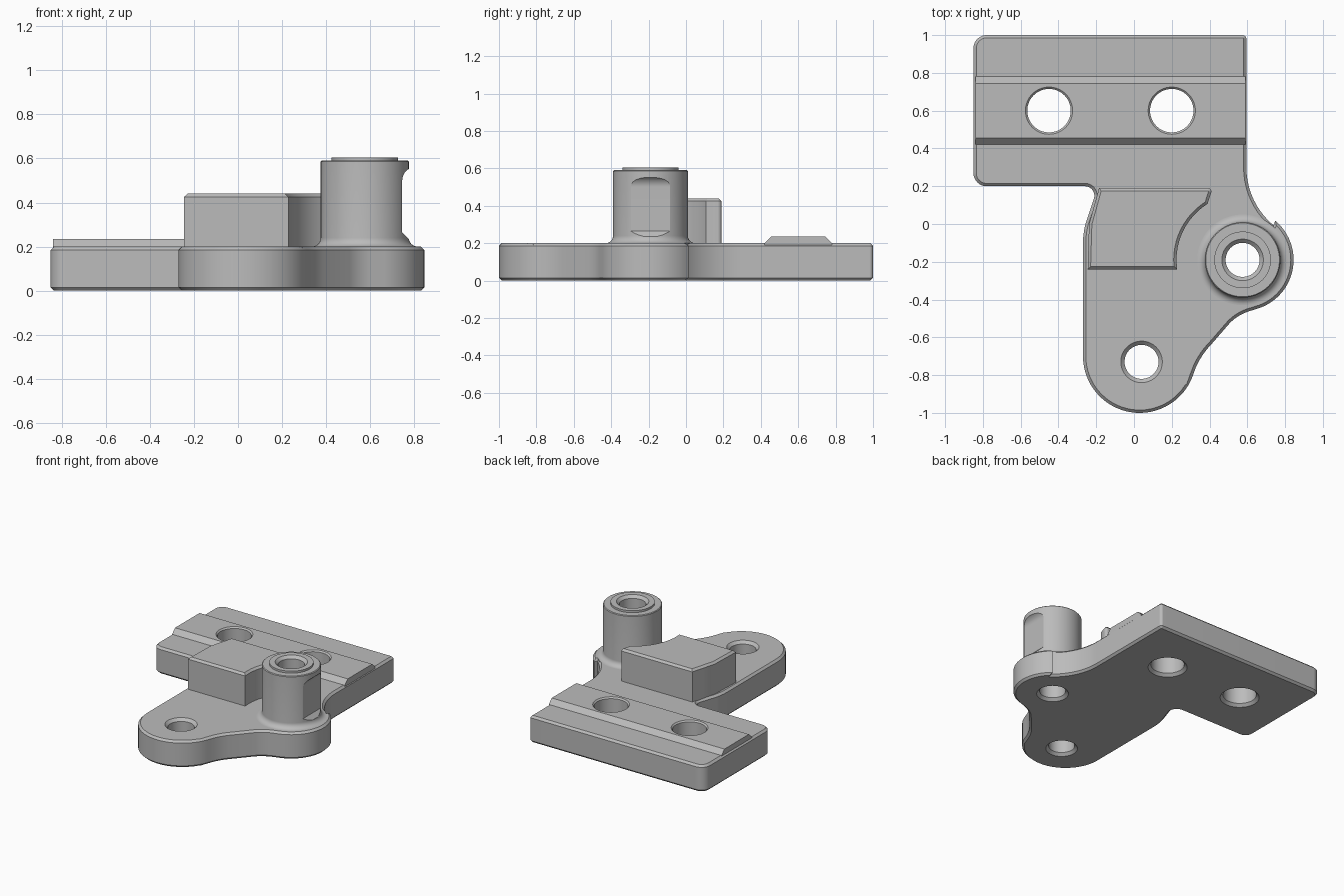
import bpy, bmesh
from math import radians, cos, sin, pi

if "Cube" in bpy.data.objects:
    bpy.data.objects.remove(bpy.data.objects["Cube"])

grey = bpy.data.materials.new("machined_grey")
grey.use_nodes = True
grey.diffuse_color = (0.5, 0.5, 0.5, 1)
grey.node_tree.nodes["Principled BSDF"].inputs["Base Color"].default_value = (0.5, 0.5, 0.5, 1)

POST = (0.575, -0.19)


def finish(name, bm):
    bmesh.ops.recalc_face_normals(bm, faces=bm.faces)
    mesh = bpy.data.meshes.new(name)
    bm.to_mesh(mesh)
    bm.free()
    mesh.materials.append(grey)
    obj = bpy.data.objects.new(name, mesh)
    bpy.context.collection.objects.link(obj)
    return obj


def arc(cx, cy, r, a0, a1):
    n = max(3, int(abs(a1 - a0) / 5))
    angles = [radians(a0 + (a1 - a0) * i / n) for i in range(n + 1)]
    return [(cx + r * cos(a), cy + r * sin(a)) for a in angles]


def slab(name, outline, z0, z1, chamfer_levels=(), chamfer=0.015):
    """Extrude an outline upward and chamfer the rims at the given heights."""
    bm = bmesh.new()
    face = bm.faces.new([bm.verts.new((x, y, z0)) for x, y in outline])
    ext = bmesh.ops.extrude_face_region(bm, geom=[face])["geom"]
    top = [v for v in ext if isinstance(v, bmesh.types.BMVert)]
    bmesh.ops.translate(bm, verts=top, vec=(0, 0, z1 - z0))
    rims = [e for e in bm.edges
            if any(all(abs(v.co.z - z) < 1e-5 for v in e.verts) for z in chamfer_levels)]
    if rims:
        bmesh.ops.bevel(bm, geom=rims, offset=chamfer, segments=1, affect='EDGES')
    return finish(name, bm)


def bar(name, profile, axis, a, b):
    """Extrude a (horizontal, z) profile along x or y."""
    place = (lambda p, t: (t, p[0], p[1])) if axis == 'x' else (lambda p, t: (p[0], t, p[1]))
    bm = bmesh.new()
    ends = [[bm.verts.new(place(p, t)) for p in profile] for t in (a, b)]
    for end in ends:
        bm.faces.new(end)
    for i in range(len(profile)):
        j = (i + 1) % len(profile)
        bm.faces.new((ends[0][i], ends[0][j], ends[1][j], ends[1][i]))
    return finish(name, bm)


def lathe(name, centre, profile, n=64):
    """Closed turned solid from (radius, z) points."""
    bm = bmesh.new()
    rings = [[bm.verts.new((centre[0] + r * cos(2 * pi * i / n),
                            centre[1] + r * sin(2 * pi * i / n), z))
              for i in range(n)] for r, z in profile]
    for low, high in zip(rings, rings[1:]):
        for i in range(n):
            j = (i + 1) % n
            bm.faces.new((low[i], low[j], high[j], high[i]))
    bm.faces.new(rings[0])
    bm.faces.new(rings[-1])
    return finish(name, bm)


def drill(name, centre, r, top, sink, bottom_sink=0.02):
    """Cutter for a through hole, countersunk at both ends."""
    return lathe(name, centre, [
        (r + bottom_sink, -0.05), (r + bottom_sink, 0), (r, bottom_sink),
        (r, top - sink), (r + sink, top), (r + sink, top + 0.05)])


def cut(obj, *cutters):
    bpy.context.view_layer.objects.active = obj
    for c in cutters:
        mod = obj.modifiers.new("cut", 'BOOLEAN')
        mod.operation, mod.solver, mod.object = 'DIFFERENCE', 'EXACT', c
        bpy.ops.object.modifier_apply(modifier=mod.name)


# Base plate: rectangular flange, front lobe and post lobe
plate_outline = (
    arc(0.575, 0.98, 0.02, 0, 90)
    + arc(-0.78, 0.93, 0.07, 90, 180)
    + arc(-0.78, 0.27, 0.07, 180, 270)
    + arc(-0.26, 0.15, 0.05, 90, -15)
    + arc(0.13, -0.1, 0.4, 165, 180)
    + arc(0.03, -0.70, 0.30, 180, 342)
    + arc(0.695, -0.917, 0.4, 162, 135)
    + arc(0.685, -0.70, 0.25, 135, 110)
    + arc(*POST, 0.27, -70, 50)
    + arc(0.995, 0.3, 0.4, 230, 180))
plate = slab("base_plate", plate_outline, 0, 0.2, (0, 0.2))

# Raised rail across the flange
rail = bar("mounting_rail",
           [(0.42, 0.19), (0.42, 0.2), (0.455, 0.235), (0.745, 0.235), (0.78, 0.2), (0.78, 0.19)],
           'x', -0.84, 0.59)

# Stop block with a hollow side around the post
block_outline = ([(-0.245, -0.24), (0.228, -0.24)] + arc(*POST, 0.35, 180, 122)
                 + arc(0.39, 0.17, 0.02, 0, 90)
                 + [(-0.185, 0.19), (-0.21, 0.1), (-0.238, 0.0)])
block = slab("stop_block", block_outline, 0.19, 0.44, (0.44,))

# Post with a filleted foot and a low lip
foot = [(0.24 + 0.04 * cos(radians(a)), 0.24 + 0.04 * sin(radians(a)))
        for a in range(270, 179, -10)]
post = lathe("post", POST, [(0.24, 0.18)] + foot
             + [(0.2, 0.585), (0.195, 0.59), (0.15, 0.59), (0.15, 0.605)])

# Holes and the relief on the post's outer side
rail_drills = [drill("rail_hole_cutter", (x, 0.6), 0.115, 0.235, 0.01) for x in (-0.45, 0.2)]
lobe_drill = drill("lobe_hole_cutter", (0.04, -0.73), 0.09, 0.2, 0.02)
post_drill = drill("post_bore_cutter", POST, 0.09, 0.605, 0.02)
curve = arc(0.805, 0.50, 0.06, 180, 120)
relief = bar("post_relief_cutter",
             [(0.773, 0.235), (0.745, 0.265)] + curve + [(0.9, 0.56), (0.9, 0.235)],
             'y', POST[1] - 0.3, POST[1] + 0.3)
cut(plate, *rail_drills, lobe_drill, post_drill)
cut(rail, *rail_drills)
cut(post, post_drill, relief)
for helper in rail_drills + [lobe_drill, post_drill, relief]:
    bpy.data.objects.remove(helper)

# Smooth curved walls, keep machined edges crisp
for obj in (plate, rail, block, post):
    bpy.ops.object.select_all(action='DESELECT')
    obj.select_set(True)
    bpy.context.view_layer.objects.active = obj
    bpy.ops.object.shade_smooth_by_angle(angle=radians(25))
